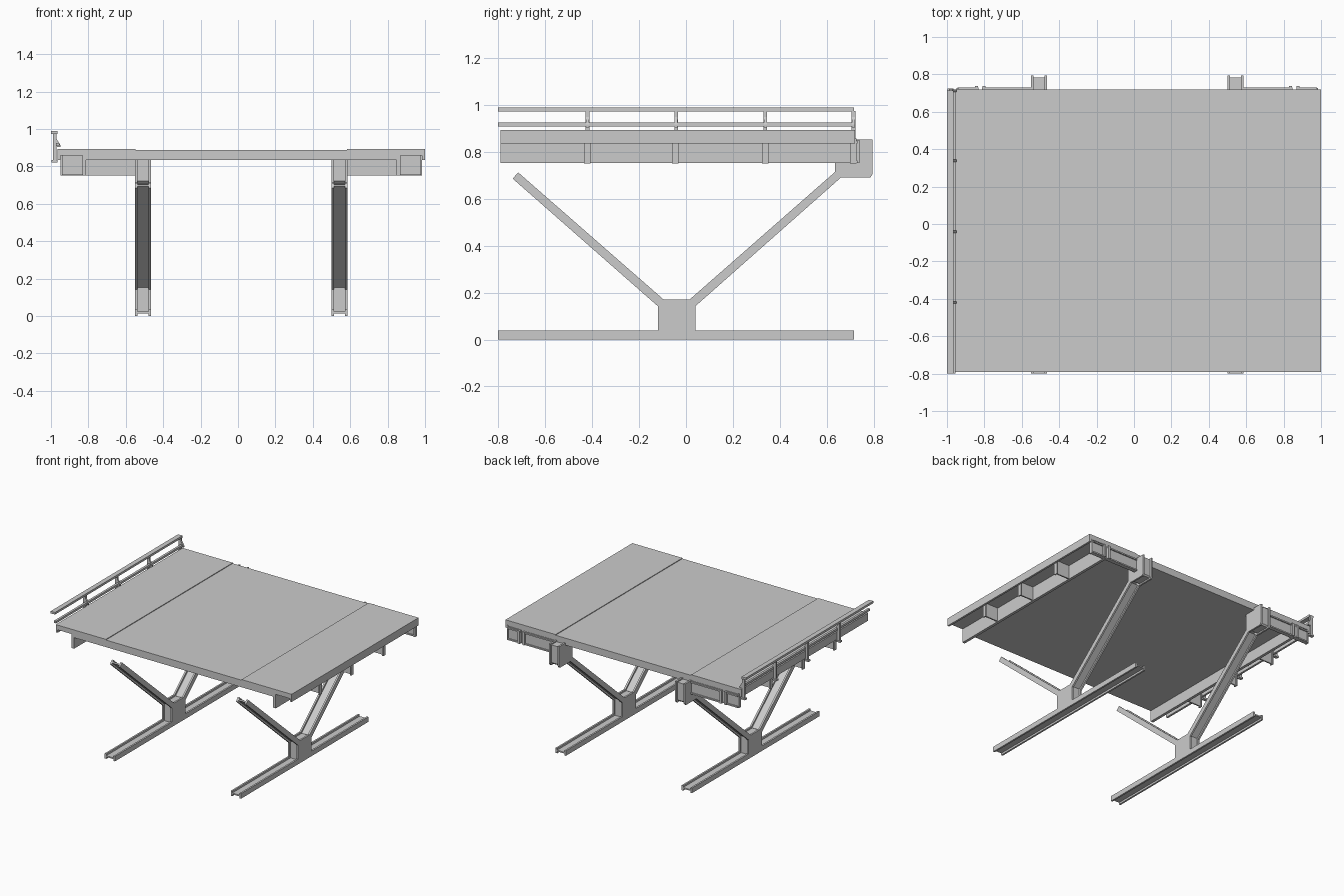
import bpy, bmesh
from mathutils import Vector

if "Cube" in bpy.data.objects:
    bpy.data.objects.remove(bpy.data.objects["Cube"])

CX = 0.0175                      # mirror plane of the platform and its supports


def prism(bm, pts, lo, hi, axis):
    """Extrude a closed 2D profile. axis 'x': pts are (y,z); axis 'y': pts are (x,z)."""
    def p(a, b, t):
        return (t, a, b) if axis == 'x' else (a, t, b)
    v0 = [bm.verts.new(p(a, b, lo)) for a, b in pts]
    v1 = [bm.verts.new(p(a, b, hi)) for a, b in pts]
    bm.faces.new(v0)
    bm.faces.new(v1[::-1])
    n = len(pts)
    for i in range(n):
        j = (i + 1) % n
        bm.faces.new((v0[i], v1[i], v1[j], v0[j]))


def box(bm, x0, x1, y0, y1, z0, z1):
    prism(bm, [(y0, z0), (y1, z0), (y1, z1), (y0, z1)], x0, x1, 'x')


def finish(bm, name):
    bmesh.ops.recalc_face_normals(bm, faces=bm.faces)
    me = bpy.data.meshes.new(name)
    bm.to_mesh(me)
    bm.free()
    ob = bpy.data.objects.new(name, me)
    bpy.context.collection.objects.link(ob)
    return ob


def pair(bm, name):
    """Right-hand part plus its mirrored left-hand copy, built around x = 0 then shifted."""
    left = bm.copy()
    for v in left.verts:
        v.co.x = CX - v.co.x
    for v in bm.verts:
        v.co.x += CX
    finish(bm, "right_" + name)
    finish(left, "left_" + name)


Y0, Y1 = -0.79, 0.72

# centre deck panel
bm = bmesh.new()
box(bm, CX - 0.565, CX + 0.565, Y0, Y1, 0.835, 0.888)
finish(bm, "deck_centre")

# raised side deck panels with a recessed underside near the edge
bm = bmesh.new()
prism(bm, [(0.565, 0.835), (0.85, 0.835), (0.85, 0.857), (0.967, 0.857), (0.967, 0.835),
           (0.982, 0.835), (0.982, 0.893), (0.565, 0.893)], Y0, Y1, 'y')
pair(bm, "deck_side")

# edge beam: long web with T-shaped stiffeners facing outward
bm = bmesh.new()
box(bm, 0.829, 0.85, Y0, Y1, 0.752, 0.85)
for y in (-0.42, -0.045, 0.338, 0.712):
    box(bm, 0.85, 0.96, y - 0.005, y + 0.005, 0.755, 0.857)
    box(bm, 0.957, 0.966, y - 0.014, y + 0.014, 0.75, 0.857)
pair(bm, "edge_beam")

# rear cross beam between bracket and edge beam, with its outer stub
bm = bmesh.new()
for x0, x1 in ((0.56, 0.83), (0.85, 0.96)):
    box(bm, x0, x1, 0.708, 0.722, 0.755, 0.85)
    box(bm, x0, x1, 0.700, 0.731, 0.752, 0.762)
    box(bm, x0, x1, 0.715, 0.731, 0.835, 0.845)
for x in (0.82, 0.86):
    box(bm, x - 0.008, x + 0.008, 0.70, 0.738, 0.752, 0.85)
pair(bm, "rear_cross_beam")

# supports: side plates joined by recessed webs
XA, XB, T = 0.4825, 0.5675, 0.013


def plates(bm, pts):
    prism(bm, pts, XA, XA + T, 'x')
    prism(bm, pts, XB - T, XB, 'x')


def core(bm, pts):
    prism(bm, pts, XA + T, XB - T, 'x')


def rect(y0, y1, z0, z1):
    return [(y0, z0), (y1, z0), (y1, z1), (y0, z1)]


# base skid
bm = bmesh.new()
plates(bm, rect(-0.80, 0.715, 0, 0.038))
core(bm, rect(-0.80, 0.715, 0.014, 0.024))
pair(bm, "base_skid")

# hub
bm = bmesh.new()
plates(bm, [(-0.12, 0.02), (0.04, 0.02), (0.04, 0.145), (0.02, 0.17), (-0.10, 0.17), (-0.12, 0.145)])
core(bm, rect(-0.108, 0.028, 0.02, 0.158))
pair(bm, "hub")


# diagonal struts
def strut(name, lo, lo_up, hi, hi_up):
    lo, lo_up, hi, hi_up = map(Vector, (lo, lo_up, hi, hi_up))
    bm = bmesh.new()
    plates(bm, [tuple(p) for p in (lo, hi, hi_up, lo_up)])
    core(bm, [tuple(a.lerp(b, f)) for a, b, f in
              ((lo, lo_up, 0.36), (hi, hi_up, 0.36), (hi, hi_up, 0.64), (lo, lo_up, 0.64))])
    pair(bm, name)


strut("rear_strut", (0.04, 0.142), (0.015, 0.17), (0.66, 0.69), (0.635, 0.714))
strut("front_strut", (-0.12, 0.142), (-0.095, 0.17), (-0.738, 0.685), (-0.715, 0.712))

# top bracket under and behind the deck
bm = bmesh.new()
plates(bm, [(0.635, 0.712), (0.66, 0.69), (0.785, 0.69), (0.795, 0.705), (0.795, 0.852),
            (0.72, 0.852), (0.72, 0.836), (0.635, 0.836)])
core(bm, [(0.647, 0.722), (0.67, 0.70), (0.775, 0.70), (0.783, 0.71), (0.783, 0.842),
          (0.72, 0.842), (0.72, 0.835), (0.647, 0.835)])
pair(bm, "top_bracket")

# railing on the left side
bm = bmesh.new()
box(bm, -1.0, -0.964, -0.80, 0.715, 0.972, 0.988)
finish(bm, "top_rail")
bm = bmesh.new()
box(bm, -0.972, -0.955, -0.80, 0.715, 0.908, 0.924)
finish(bm, "middle_rail")
bm = bmesh.new()
for y in (-0.42, -0.042, 0.338, 0.713):
    box(bm, -0.99, -0.97, y - 0.008, y + 0.008, 0.825, 0.974)
    box(bm, -0.998, -0.964, y - 0.012, y + 0.012, 0.822, 0.834)
    prism(bm, [(-0.972, 0.95), (-0.95, 0.915), (-0.95, 0.903), (-0.972, 0.903)],
          y - 0.006, y + 0.006, 'y')
finish(bm, "rail_posts")
